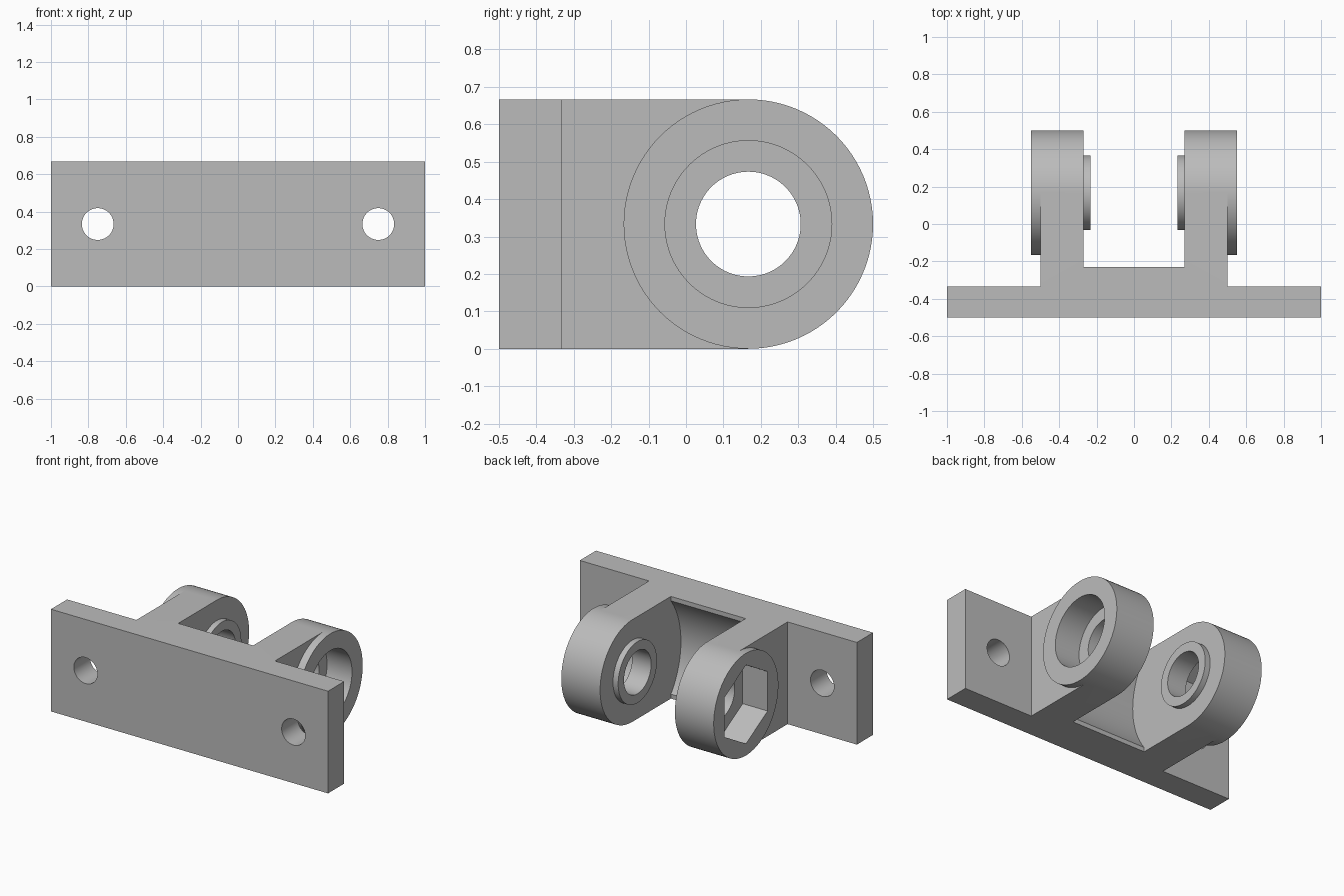
import bpy
import bmesh
from math import sin, cos, pi

if "Cube" in bpy.data.objects:
    bpy.data.objects.remove(bpy.data.objects["Cube"])

H = 2 / 3                  # bracket height
MID = H / 2                # height of all hole centres
PIVOT = 1 / 6              # y of the hinge axis
INNER, ARM, OUTER = 0.27, 0.5, 0.55   # x of ear inner face, arm face, boss face

grey = bpy.data.materials.new("plain grey")
grey.use_nodes = True
colour = (0.5, 0.5, 0.5, 1)
grey.diffuse_color = colour
grey.node_tree.nodes["Principled BSDF"].inputs["Base Color"].default_value = colour


def prism(name, points, axis, lo, hi):
    """Extrude a 2D outline along one axis: the points hold the other two coordinates."""
    place = {"x": lambda a, b, t: (t, a, b),
             "y": lambda a, b, t: (a, t, b),
             "z": lambda a, b, t: (a, b, t)}[axis]
    bm = bmesh.new()
    bottom = [bm.verts.new(place(a, b, lo)) for a, b in points]
    top = [bm.verts.new(place(a, b, hi)) for a, b in points]
    bm.faces.new(bottom)
    bm.faces.new(top)
    for i in range(len(points)):
        j = (i + 1) % len(points)
        bm.faces.new((bottom[i], bottom[j], top[j], top[i]))
    bmesh.ops.recalc_face_normals(bm, faces=bm.faces)
    mesh = bpy.data.meshes.new(name)
    bm.to_mesh(mesh)
    bm.free()
    mesh.materials.append(grey)
    obj = bpy.data.objects.new(name, mesh)
    bpy.context.collection.objects.link(obj)
    return obj


def ring(a, b, radius, sides=96):
    """Regular outline with a vertex at the top."""
    return [(a + radius * cos(pi / 2 + 2 * pi * i / sides),
             b + radius * sin(pi / 2 + 2 * pi * i / sides)) for i in range(sides)]


def combine(target, other, operation):
    """Apply a boolean and discard the second solid."""
    mod = target.modifiers.new(operation, "BOOLEAN")
    mod.operation = operation
    mod.solver = "EXACT"
    mod.object = other
    bpy.context.view_layer.objects.active = target
    bpy.ops.object.modifier_apply(modifier=mod.name)
    bpy.data.objects.remove(other)


# Mounting plate, arms and web in one outline
half = [(1, -0.5), (1, -1 / 3), (ARM, -1 / 3), (ARM, PIVOT), (INNER, PIVOT), (INNER, -0.23)]
outline = half + [(-x, y) for x, y in reversed(half)]
bracket = prism("hinge_bracket", outline, "z", 0, H)

# Curved clearance in the web between the arms
clearance = prism("clearance_cutter", ring(PIVOT, MID, 0.5), "x", -INNER, INNER)
combine(bracket, clearance, "DIFFERENCE")

# Round bosses with a raised washer face on the inside, and plate screw holes
for side in (1, -1):
    boss = prism("boss", ring(PIVOT, MID, MID), "x", *sorted((side * INNER, side * OUTER)))
    combine(bracket, boss, "UNION")
    washer = prism("washer_face", ring(PIVOT, MID, 0.2), "x", *sorted((side * 0.233, side * 0.32)))
    combine(bracket, washer, "UNION")
    screw = prism("screw_cutter", ring(side * 0.75, MID, 0.085, 48), "y", -0.6, -0.2)
    combine(bracket, screw, "DIFFERENCE")

# Pivot bore, round bolt-head recess and hexagonal nut recess
combine(bracket, prism("bore_cutter", ring(PIVOT, MID, 0.14), "x", -0.7, 0.7), "DIFFERENCE")
floor = OUTER - 0.18
combine(bracket, prism("head_cutter", ring(PIVOT, MID, 0.223), "x", floor, 0.7), "DIFFERENCE")
combine(bracket, prism("nut_cutter", ring(PIVOT, MID, 0.257, 6), "x", -0.7, -floor), "DIFFERENCE")

# Smooth curved walls, crisp edges
bpy.ops.object.select_all(action="DESELECT")
bracket.select_set(True)
bpy.context.view_layer.objects.active = bracket
bpy.ops.object.shade_smooth_by_angle(angle=pi / 6)
